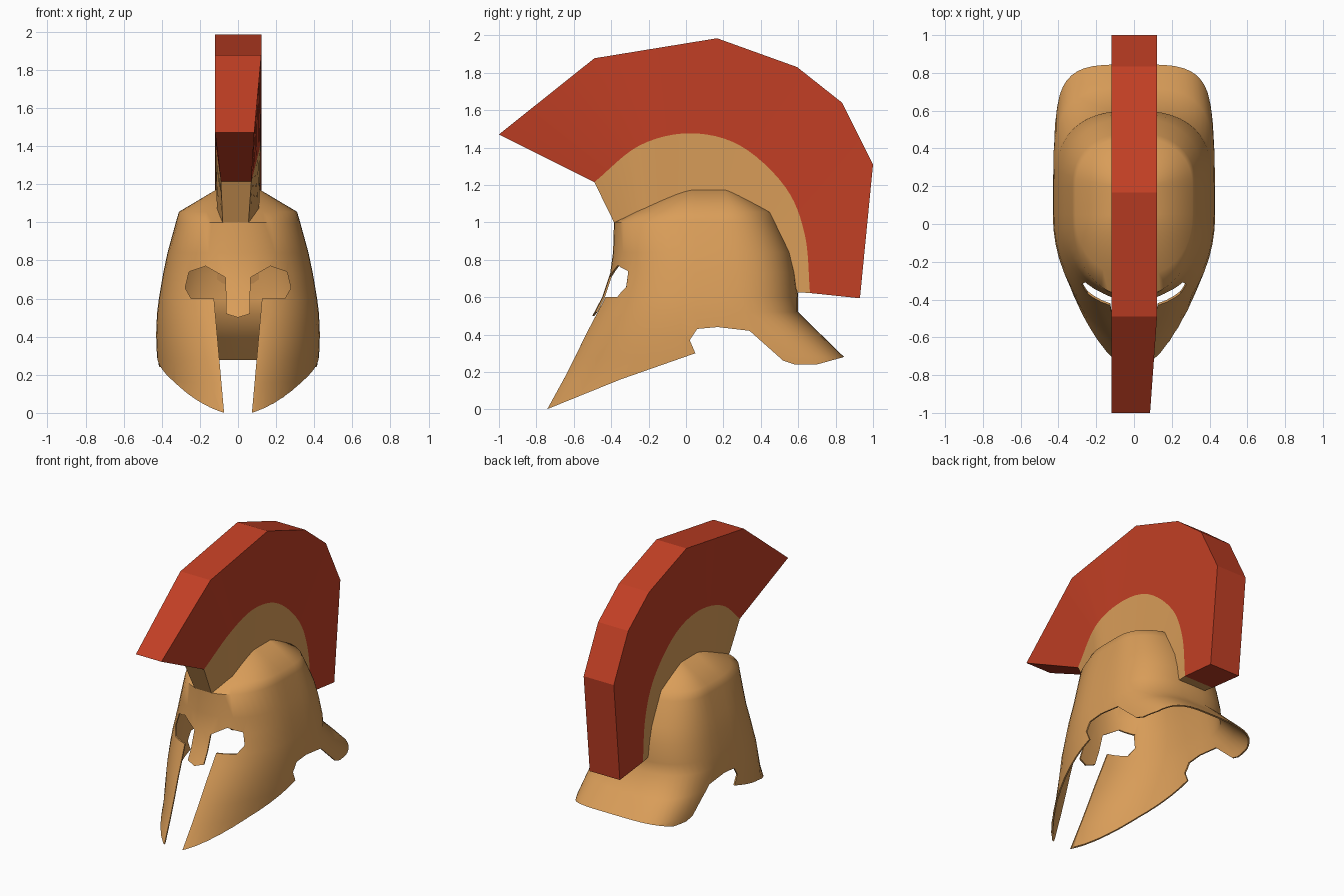
import bpy, bmesh, math
from mathutils import Vector

if "Cube" in bpy.data.objects:
    bpy.data.objects.remove(bpy.data.objects["Cube"])


def material(name, rgb):
    m = bpy.data.materials.new(name)
    m.diffuse_color = (*rgb, 1)
    m.use_nodes = True
    m.node_tree.nodes["Principled BSDF"].inputs["Base Color"].default_value = m.diffuse_color
    return m


BRONZE = material("bronze", (0.70, 0.34, 0.10))
RED = material("crest red", (0.54, 0.05, 0.018))


def add_object(name, verts, faces):
    me = bpy.data.meshes.new(name)
    me.from_pydata(verts, [], faces)
    bm = bmesh.new()
    bm.from_mesh(me)
    bmesh.ops.recalc_face_normals(bm, faces=bm.faces)
    bm.to_mesh(me)
    bm.free()
    ob = bpy.data.objects.new(name, me)
    bpy.context.collection.objects.link(ob)
    return ob


def finish(ob, mat, angle):
    me = ob.data
    me.materials.clear()
    me.materials.append(mat)
    for p in me.polygons:
        p.material_index = 0
    me.shade_smooth()
    me.set_sharp_from_angle(angle=math.radians(angle))


def prism(name, outline, place, a, b):
    """Extrude a 2D outline between depths a and b; used for cutters."""
    n = len(outline)
    verts = [place(u, v, d) for d in (a, b) for u, v in outline]
    faces = [tuple(range(n)), tuple(range(n, 2 * n))]
    faces += [(i, (i + 1) % n, (i + 1) % n + n, i + n) for i in range(n)]
    ob = add_object(name, verts, faces)
    ob.hide_render = True
    return ob


# Helmet shell: rings of (z, half width, front y, front power, back y, back power)
RINGS = [
    (1.18, 0.10, -0.03, 2.0, 0.24, 2.0),
    (1.055, 0.31, -0.28, 2.2, 0.46, 2.2),
    (1.00, 0.326, -0.385, 2.2, 0.485, 2.3),
    (0.84, 0.37, -0.39, 2.2, 0.56, 2.4),
    (0.73, 0.393, -0.405, 2.2, 0.585, 2.5),
    (0.60, 0.415, -0.448, 2.2, 0.60, 2.6),
    (0.52, 0.425, -0.49, 2.1, 0.60, 2.6),
    (0.40, 0.43, -0.555, 2.0, 0.722, 3.3),
    (0.28, 0.425, -0.615, 1.9, 0.845, 4.0),
    (0.16, 0.42, -0.68, 1.78, 0.95, 4.0),
    (0.00, 0.41, -0.767, 1.75, 1.0, 4.0),
    (-0.10, 0.40, -0.82, 1.75, 1.0, 4.0),
]
FRONT_Y, BACK_Y, QUARTER = 0.05, 0.20, 12


def ring(z, w, yf, pf, yb, pb):
    half = []
    for i in range(QUARTER + 1):          # front centre to the widest point
        a = math.pi / 2 * i / QUARTER
        half.append((w * math.sin(a) ** (2 / pf),
                     FRONT_Y - (FRONT_Y - yf) * max(math.cos(a), 0) ** (2 / pf)))
    for i in range(QUARTER + 1):          # widest point to the back centre
        a = math.pi / 2 * i / QUARTER
        half.append((w * max(math.cos(a), 0) ** (2 / pb),
                     BACK_Y + (yb - BACK_Y) * math.sin(a) ** (2 / pb)))
    half[0], half[-1] = (0, yf), (0, yb)
    loop = half + [(-x, y) for x, y in half[-2:0:-1]]
    return [(x, y, z) for x, y in loop]


loops = [ring(*r) for r in RINGS]
n = len(loops[0])
verts = [v for lp in loops for v in lp]
faces = [(r * n + i, r * n + (i + 1) % n, (r + 1) * n + (i + 1) % n, (r + 1) * n + i)
         for r in range(len(loops) - 1) for i in range(n)]
faces.append(tuple(range(n)))
helmet = add_object("helmet_shell", verts, faces)
# Normals must point outward so that the wall grows inward
top = helmet.data.polygons[len(faces) - 1]
if top.normal.z < 0:
    helmet.data.flip_normals()

# Cutter for the lower rim, seen from the side (y, z)
rim = [(-1.2, -0.184), (-0.745, 0.0), (-0.35, 0.16), (0.05, 0.30), (0.02, 0.37),
       (0.06, 0.43), (0.17, 0.44), (0.34, 0.42), (0.52, 0.26), (0.58, 0.24),
       (0.70, 0.24), (0.845, 0.28), (1.2, 0.38), (1.2, -0.3), (-1.2, -0.3)]
rim_cutter = prism("rim_cutter", rim, lambda u, v, d: (d, u, v), -0.8, 0.8)

# Cutter for eyes and mouth around the nose guard, seen from the front (x, z)
half = [(0.063, 0.52), (0.065, 0.71), (0.17, 0.77), (0.257, 0.74), (0.277, 0.655),
        (0.246, 0.60), (0.126, 0.60), (0.073, 0.0), (0.055, -0.2)]
face = [(0, 0.50)] + half + [(-x, z) for x, z in reversed(half)]
face_cutter = prism("face_cutter", face, lambda u, v, d: (u, d, v), -1.2, 0.0)

solid = helmet.modifiers.new("wall", 'SOLIDIFY')
solid.thickness = 0.01
solid.offset = -1
for c in (rim_cutter, face_cutter):
    m = helmet.modifiers.new("cut", 'BOOLEAN')
    m.operation, m.solver, m.object = 'DIFFERENCE', 'EXACT', c
deps = bpy.context.evaluated_depsgraph_get()
helmet.data = bpy.data.meshes.new_from_object(helmet.evaluated_get(deps))
helmet.modifiers.clear()
for c in (rim_cutter, face_cutter):
    bpy.data.objects.remove(c)
finish(helmet, BRONZE, 48)


# Crest: bands between two side-view paths of (y, z, left x, right x)
def resample(path, smooth, k=6):
    p = [Vector(q) for q in path]
    out = []
    for i in range(len(p) - 1):
        a, b = p[i], p[i + 1]
        ta = (b - p[i - 1]) / 2 if i > 0 else b - a
        tb = (p[i + 2] - a) / 2 if i + 2 < len(p) else b - a
        for j in range(k):
            t = j / k
            if smooth:
                out.append(a * (2*t**3 - 3*t**2 + 1) + ta * (t**3 - 2*t**2 + t)
                           + b * (3*t**2 - 2*t**3) + tb * (t**3 - t**2))
            else:
                out.append(a.lerp(b, t))
    return out + [p[-1]]


def band(name, inner, outer, mat):
    verts, faces = [], []
    for a, b in zip(inner, outer):
        verts += [(a[2], a[0], a[1]), (a[3], a[0], a[1]),
                  (b[3], b[0], b[1]), (b[2], b[0], b[1])]
    for s in range(len(inner) - 1):
        o = 4 * s
        faces += [(o + i, o + (i + 1) % 4, o + 4 + (i + 1) % 4, o + 4 + i) for i in range(4)]
    faces += [(0, 1, 2, 3), tuple(len(verts) - 4 + i for i in range(4))]
    finish(add_object(name, verts, faces), mat, 14)


def widen(points, front, rest):
    """The crest narrows only at its front end."""
    return [(y, z, *(front if i == 0 else rest)) for i, (y, z) in enumerate(points)]


root = widen([(-0.385, 1.0), (-0.22, 1.04), (0.0, 1.13), (0.22, 1.13),
              (0.42, 1.0), (0.54, 0.8), (0.595, 0.626)], (-0.08, 0.055), (-0.11, 0.11))
arc = widen([(-0.49, 1.215), (-0.25, 1.41), (0.02, 1.476), (0.29, 1.41),
             (0.53, 1.19), (0.635, 0.935), (0.663, 0.622)], (-0.09, 0.07), (-0.118, 0.118))
edge = widen([(-1.0, 1.47), (-0.49, 1.877), (0.166, 1.984), (0.594, 1.83),
              (0.834, 1.64), (1.0, 1.31), (0.93, 0.594)], (-0.12, 0.085), (-0.12, 0.122))
root, arc, edge = resample(root, False), resample(arc, True), resample(edge, False)
band("crest_holder", root, arc, BRONZE)
band("crest_plume", arc, edge, RED)
